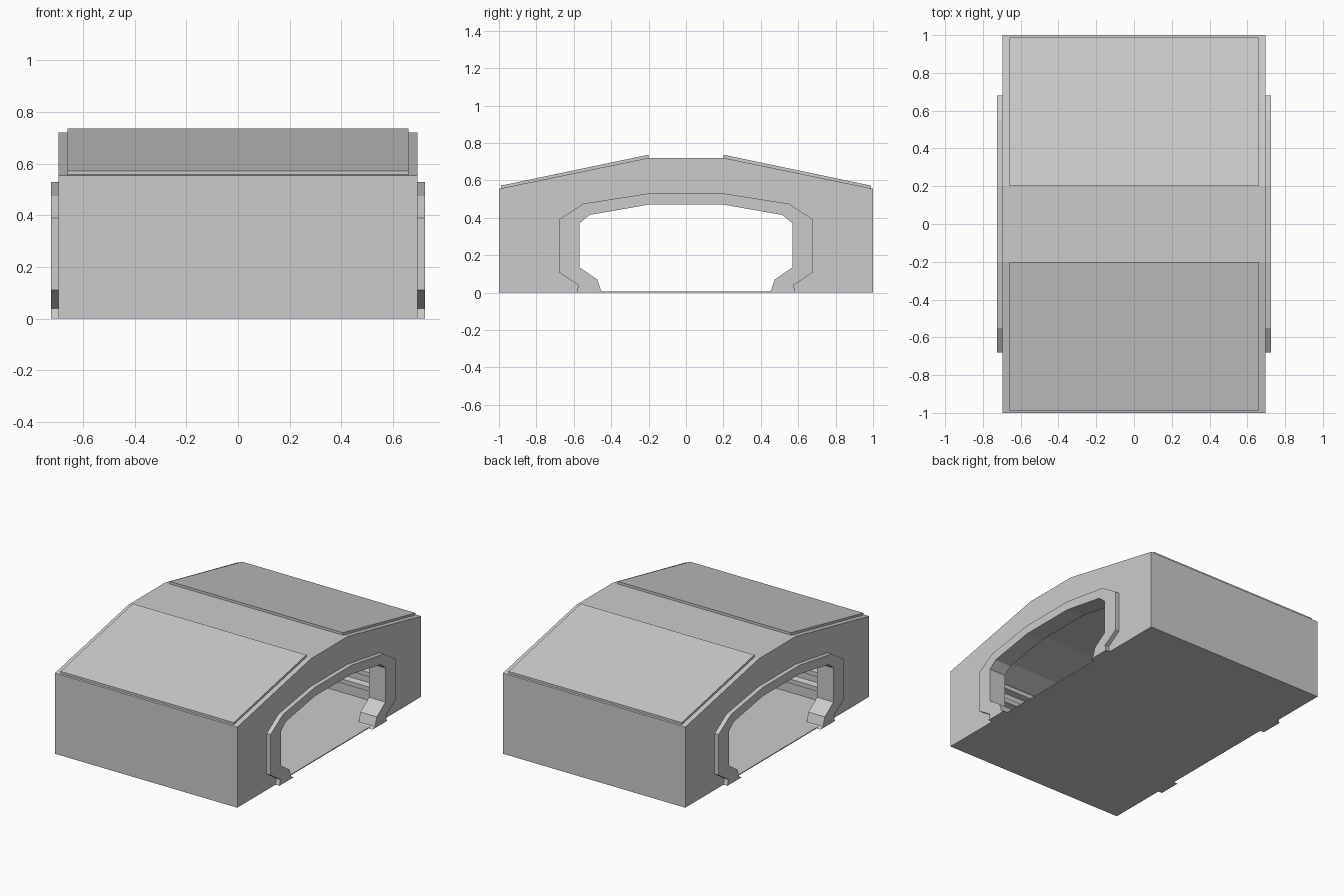
import bpy
import bmesh

cube = bpy.data.objects.get("Cube")
if cube:
    bpy.data.objects.remove(cube, do_unlink=True)

grey = bpy.data.materials.new("plain_grey")
grey.use_nodes = True
colour = (0.6, 0.6, 0.6, 1)
grey.diffuse_color = colour
grey.node_tree.nodes["Principled BSDF"].inputs["Base Color"].default_value = colour


def mirrored(half):
    """Complete a (y, z) outline from its +y half."""
    return half + [(-y, z) for y, z in reversed(half)]


def prism(name, outline, x0, x1):
    """Extrude a (y, z) outline along x."""
    bm = bmesh.new()
    face = bm.faces.new([bm.verts.new((x0, y, z)) for y, z in outline])
    ext = bmesh.ops.extrude_face_region(bm, geom=[face])
    moved = [v for v in ext["geom"] if isinstance(v, bmesh.types.BMVert)]
    bmesh.ops.translate(bm, verts=moved, vec=(x1 - x0, 0, 0))
    bmesh.ops.recalc_face_normals(bm, faces=bm.faces)
    mesh = bpy.data.meshes.new(name)
    bm.to_mesh(mesh)
    bm.free()
    mesh.materials.append(grey)
    obj = bpy.data.objects.new(name, mesh)
    bpy.context.collection.objects.link(obj)
    return obj


def cut(obj, cutter):
    """Subtract a helper solid, then remove it."""
    cutter.hide_render = True
    mod = obj.modifiers.new("cut", "BOOLEAN")
    mod.operation = "DIFFERENCE"
    mod.solver = "EXACT"
    mod.object = cutter
    bpy.context.view_layer.objects.active = obj
    bpy.ops.object.modifier_apply(modifier=mod.name)
    bpy.data.objects.remove(cutter, do_unlink=True)


END = 0.695      # outer face of the end walls
INNER = 0.6      # inner face of the end walls
FLOOR = 0.006

# Main body, hollowed by a hall and by a passage through both end walls
body = prism("building_body", mirrored([(1, 0), (1, 0.555), (0.2, 0.72)]), -END, END)
hall = mirrored([(0.76, FLOOR), (0.76, 0.43), (0.6, 0.5), (0.2, 0.56)])
cut(body, prism("hall_cutter", hall, -INNER, INNER))
arch_outer = [(0.68, 0.11), (0.68, 0.39), (0.55, 0.475), (0.2, 0.53)]
passage = mirrored([(0.58, FLOOR), (0.575, 0.04)] + arch_outer)
cut(body, prism("passage_cutter", passage, -1, 1))

# Raised roof covering, inset from the edges
roof = mirrored([(0.988, 0.55), (0.988, 0.572), (0.2, 0.737), (0.2, 0.7)])
prism("roof_covering", roof, -0.66, 0.66)

# Angular door surrounds with splayed feet
outside = [(0.585, 0), (0.575, 0.04)] + arch_outer
inside = [(0.43, 0), (0.455, 0.01), (0.475, 0.07), (0.57, 0.135),
          (0.57, 0.37), (0.515, 0.415), (0.2, 0.47)]
surround = mirrored(outside) + list(reversed(mirrored(inside)))
for side, label in ((1, "left"), (-1, "right")):
    prism(label + "_door_surround", surround, side * INNER, side * 0.725)

# Horizontal ribs along the hall walls
for side, label in ((1, "back"), (-1, "front")):
    for i in range(4):
        z = 0.08 + 0.1 * i
        rib = [(side * 0.77, z), (side * 0.72, z + 0.01),
               (side * 0.72, z + 0.04), (side * 0.77, z + 0.05)]
        prism(f"{label}_wall_rib_{i + 1}", rib, -INNER, INNER)
